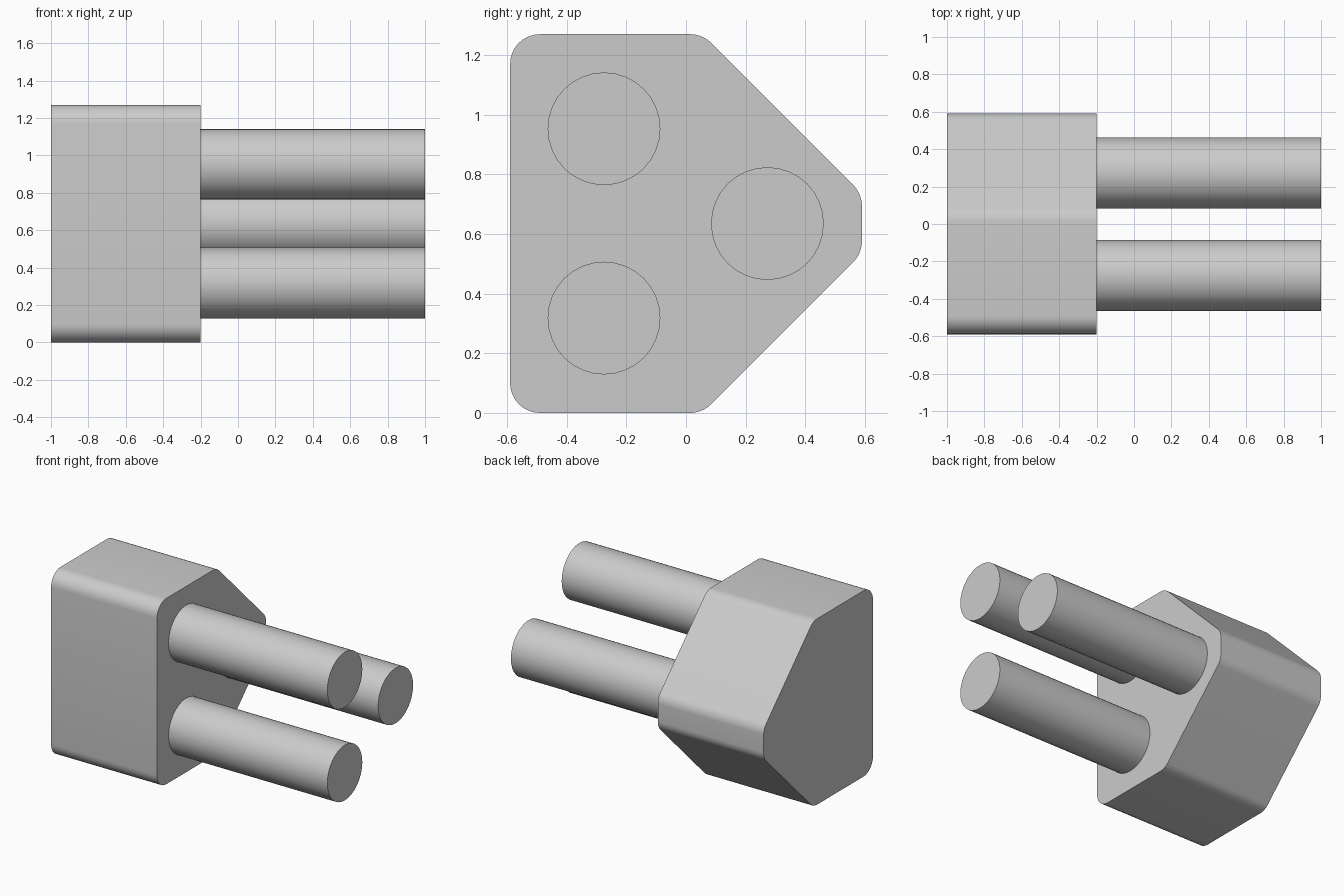
import bpy, bmesh
from math import pi, radians, cos, sin, tan
from mathutils import Vector, Matrix

if "Cube" in bpy.data.objects:
    bpy.data.objects.remove(bpy.data.objects["Cube"])

R = 0.1          # corner radius of the body outline
STEPS = 8


def rounded(points, radius):
    """Round every corner of a counter-clockwise convex outline."""
    out = []
    for i, p in enumerate(points):
        p = Vector(p)
        a = (Vector(points[i - 1]) - p).normalized()
        b = (Vector(points[(i + 1) % len(points)]) - p).normalized()
        half = a.angle(b) / 2
        centre = p + (a + b).normalized() * radius / sin(half)
        start = p + a * radius / tan(half) - centre
        turn = pi - 2 * half
        for k in range(STEPS + 1):
            t = turn * k / STEPS
            out.append((centre.x + start.x * cos(t) - start.y * sin(t),
                        centre.y + start.x * sin(t) + start.y * cos(t)))
    return out


def finish(name, bm):
    bmesh.ops.recalc_face_normals(bm, faces=bm.faces)
    mesh = bpy.data.meshes.new(name)
    bm.to_mesh(mesh)
    bm.free()
    obj = bpy.data.objects.new(name, mesh)
    bpy.context.collection.objects.link(obj)
    bpy.ops.object.select_all(action='DESELECT')
    bpy.context.view_layer.objects.active = obj
    obj.select_set(True)
    bpy.ops.object.shade_smooth_by_angle(angle=radians(30))


# Body: rounded five-sided outline (y, z) extruded along x
outline = [(-0.59, 0), (0.055, 0), (0.59, 0.535),
           (0.59, 0.735), (0.055, 1.27), (-0.59, 1.27)]
bm = bmesh.new()
face = bm.faces.new([bm.verts.new((-1, y, z)) for y, z in rounded(outline, R)])
new = bmesh.ops.extrude_face_region(bm, geom=[face], use_keep_orig=True)["geom"]
bmesh.ops.translate(bm, vec=(0.8, 0, 0),
                    verts=[v for v in new if isinstance(v, bmesh.types.BMVert)])
finish("plug_body", bm)

# Three round pins
for name, y, z in [("upper_pin", -0.275, 0.953),
                   ("lower_pin", -0.275, 0.318),
                   ("rear_pin", 0.273, 0.635)]:
    bm = bmesh.new()
    bmesh.ops.create_cone(bm, cap_ends=True, segments=32, radius1=0.189,
                          radius2=0.189, depth=1.2,
                          matrix=Matrix.Translation((0.4, y, z)) @ Matrix.Rotation(pi / 2, 4, 'Y'))
    finish(name, bm)
